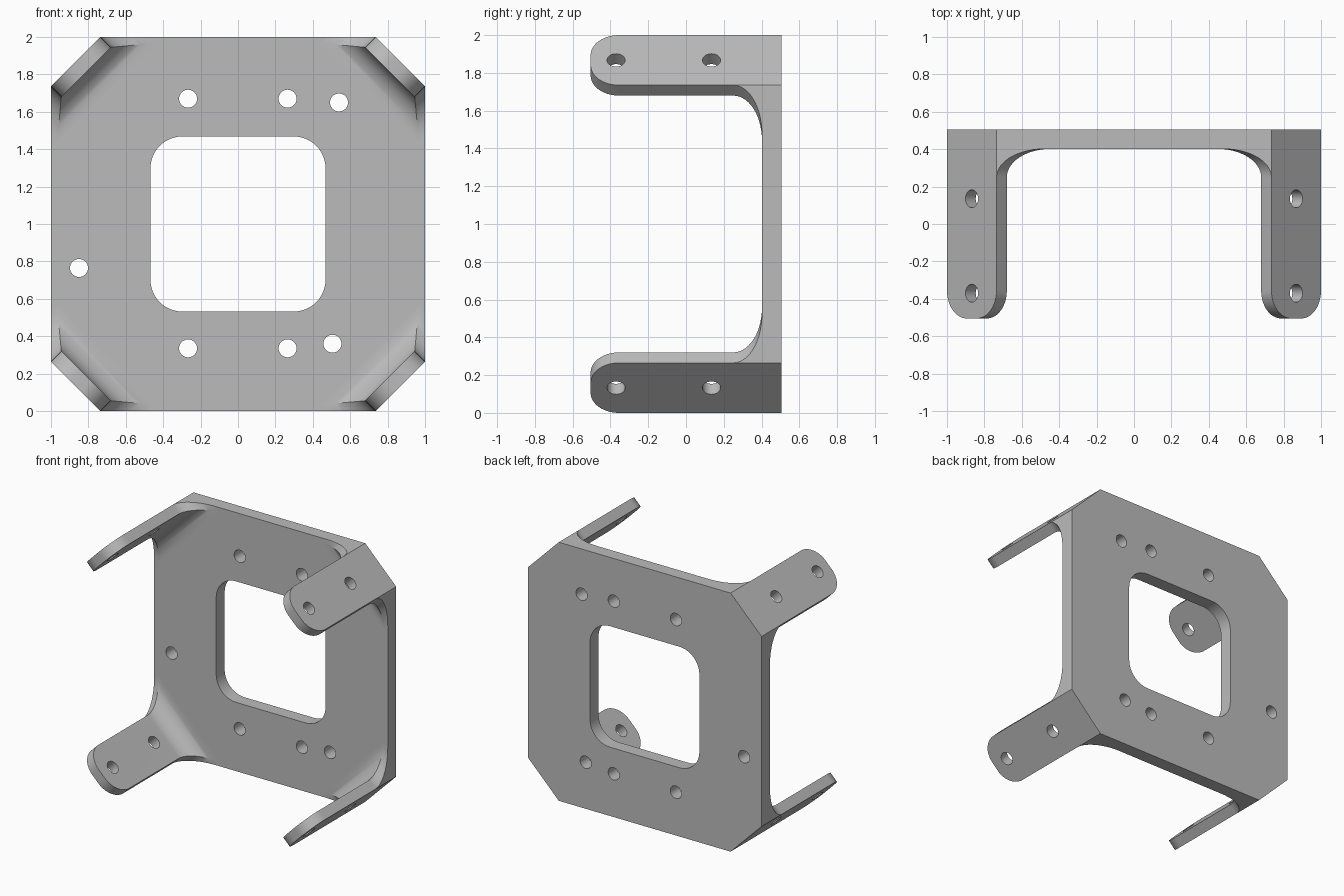
import bpy, bmesh
from math import sin, cos, pi, sqrt, radians
from mathutils import Matrix, Vector

cube = bpy.data.objects.get("Cube")
if cube:
    bpy.data.objects.remove(cube, do_unlink=True)

grey = bpy.data.materials.new("plain grey")
grey.use_nodes = True
grey.diffuse_color = (0.5, 0.5, 0.5, 1)
grey.node_tree.nodes["Principled BSDF"].inputs["Base Color"].default_value = (0.5, 0.5, 0.5, 1)

# Main sizes
CUT = 0.265              # corner chamfer of the plate
BACK, FRONT = 0.505, 0.402   # plate faces along y
HOLE = 0.048             # screw hole radius
W = CUT / sqrt(2)        # half width of an arm
T = 0.078                # arm thickness
R = 0.152                # fillet radius between arm and plate
SIDE = 1.2               # fillet spread on the arm sides


def arc(cx, cy, r, start, end, n):
    return [(cx + r * cos(start + (end - start) * i / n),
             cy + r * sin(start + (end - start) * i / n)) for i in range(n + 1)]


def circle(cx, cy, r=HOLE, n=32):
    return arc(cx, cy, r, 0, 2 * pi, n)[:-1]


def rounded_square(h, r):
    pts = []
    for i, (sx, sy) in enumerate([(1, 1), (-1, 1), (-1, -1), (1, -1)]):
        pts += arc(sx * (h - r), sy * (h - r), r, i * pi / 2, (i + 1) * pi / 2, 12)
    return pts


def sheet(loops, thickness):
    """Outline with holes in the local xy plane, thickened along local z."""
    bm = bmesh.new()
    edges = []
    for loop in loops:
        vs = [bm.verts.new((a, b, 0)) for a, b in loop]
        edges += [bm.edges.new((vs[i - 1], vs[i])) for i in range(len(vs))]
    bmesh.ops.triangle_fill(bm, edges=edges, use_beauty=True, use_dissolve=False)
    ext = bmesh.ops.extrude_face_region(bm, geom=bm.faces[:])
    verts = [g for g in ext["geom"] if isinstance(g, bmesh.types.BMVert)]
    bmesh.ops.translate(bm, verts=verts, vec=(0, 0, thickness))
    return bm


def finish(bm, name, matrix):
    bm.transform(matrix)
    bmesh.ops.recalc_face_normals(bm, faces=bm.faces[:])
    mesh = bpy.data.meshes.new(name)
    bm.to_mesh(mesh)
    bm.free()
    mesh.materials.append(grey)
    ob = bpy.data.objects.new(name, mesh)
    bpy.context.collection.objects.link(ob)
    bpy.ops.object.select_all(action="DESELECT")
    ob.select_set(True)
    bpy.context.view_layer.objects.active = ob
    bpy.ops.object.shade_smooth_by_angle(angle=radians(25))
    return ob


# Back plate: chamfered square with a window and screw holes
c = 1 - CUT
octagon = [(1, -c), (1, c), (c, 1), (-c, 1), (-1, c), (-1, -c), (-c, -1), (c, -1)]
screws = [(-0.267, 0.67), (0.265, 0.67), (0.54, 0.65), (-0.85, -0.235),
          (-0.267, -0.665), (0.265, -0.665), (0.505, -0.64)]
plate = sheet([octagon, rounded_square(0.468, 0.17)] + [circle(*s) for s in screws],
              BACK - FRONT)
# local x, y, z -> world x, z, y
finish(plate, "back_plate", Matrix(((1, 0, 0, 0), (0, 0, 1, FRONT),
                                    (0, 1, 0, 1), (0, 0, 0, 1))))


def arm_mesh():
    """Arm in local axes: x across, y front to back, z inward from the chamfer."""
    root, tip, r = FRONT - R, -BACK, 0.15
    outline = [(W, root), (-W, root)]
    outline += arc(r - W, tip + r, r, pi, 1.5 * pi, 12)
    outline += arc(W - r, tip + r, r, 1.5 * pi, 2 * pi, 12)
    bm = sheet([outline, circle(0, 0.135), circle(0, -0.37)], T)
    # open the root so the fillet can join on
    ends = [f for f in bm.faces if all(abs(v.co.y - root) < 1e-5 for v in f.verts)]
    bmesh.ops.delete(bm, geom=ends, context="FACES_ONLY")
    # fillet: sections that widen along a quarter circle until they meet the plate
    steps, last = 14, None
    for i in range(steps + 1):
        a = pi / 2 * i / steps
        g, y = R * (1 - cos(a)), root + R * sin(a)
        s = g * SIDE
        half = [(W, 0), (W + s, s), (W + s, T + g)]
        section = half + [(-u, d) for u, d in reversed(half)]
        ring = [bm.verts.new((u, y, d)) for u, d in section]
        if last:
            for k in range(len(ring)):
                bm.faces.new((last[k - 1], last[k], ring[k], ring[k - 1]))
        last = ring
    bm.faces.new(last)
    bmesh.ops.remove_doubles(bm, verts=bm.verts[:], dist=1e-5)
    bmesh.ops.dissolve_degenerate(bm, edges=bm.edges[:], dist=1e-5)
    return bm


# Four arms, one on each chamfered corner
h = sqrt(0.5)
mid = 1 - CUT / 2
for i, name in enumerate(["upper_left_arm", "lower_left_arm",
                          "lower_right_arm", "upper_right_arm"]):
    corner = Matrix(((-h, 0, -h, mid), (0, 1, 0, 0), (h, 0, -h, mid), (0, 0, 0, 1)))
    turn = Matrix.Rotation(i * pi / 2, 4, "Y")
    finish(arm_mesh(), name, Matrix.Translation(Vector((0, 0, 1))) @ turn @ corner)
